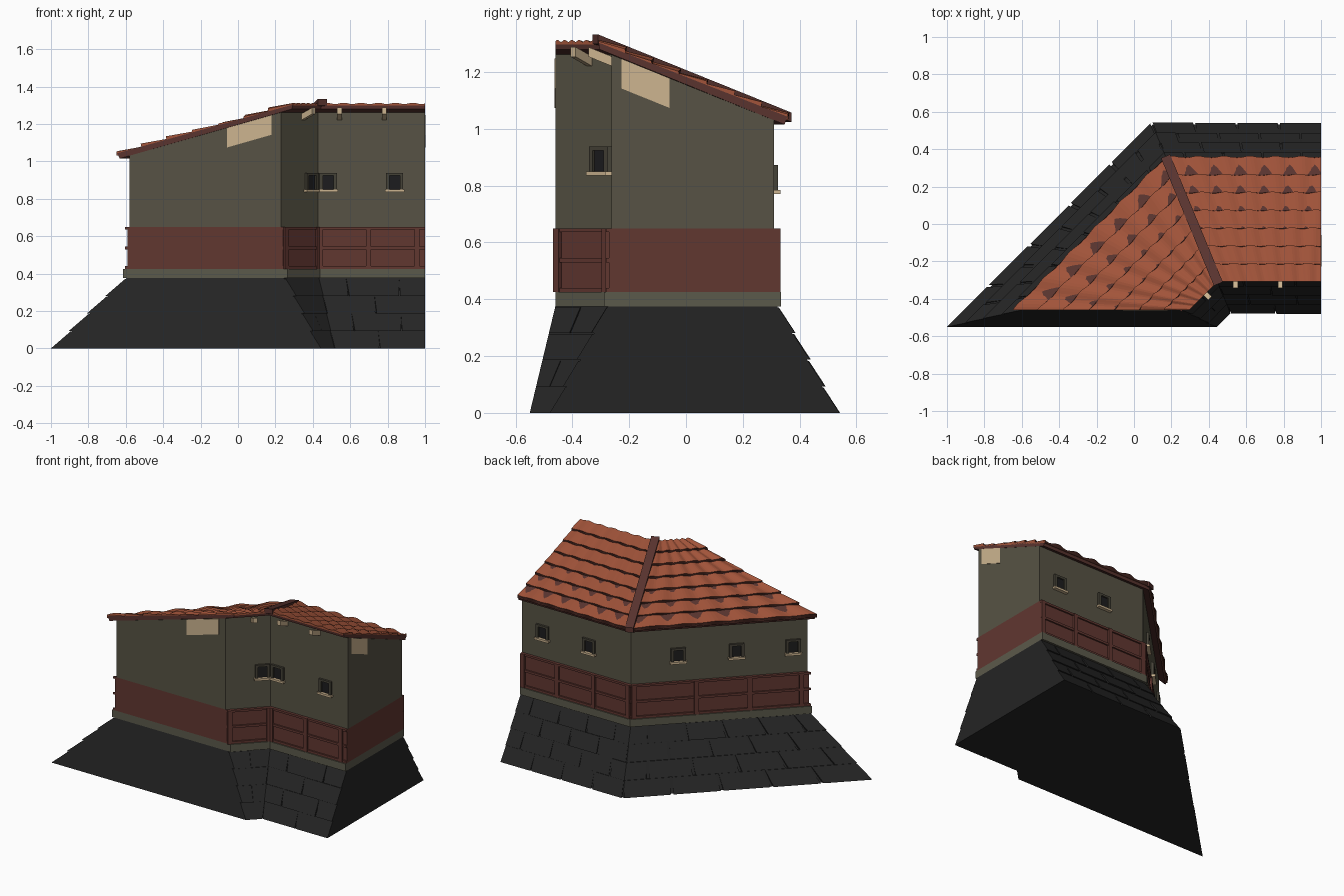
import bpy, bmesh, math, random
from mathutils import Vector

random.seed(4)
if "Cube" in bpy.data.objects:
    bpy.data.objects.remove(bpy.data.objects["Cube"])

FRONT, INNER, RT2 = -0.46, -0.573, math.sqrt(2)   # cut plane, inner wall offset
LEDGE_Z, BAND_Z, WALL_Z = 0.375, 0.425, 0.65


def material(name, *rgb):
    m = bpy.data.materials.new(name)
    m.use_nodes = True
    m.diffuse_color = (*rgb, 1)
    m.node_tree.nodes["Principled BSDF"].inputs["Base Color"].default_value = (*rgb, 1)
    return m


stone = material("dark stone", 0.018, 0.018, 0.018)
plaster = material("olive plaster", 0.095, 0.086, 0.058)
ledge_mat = material("ledge stone", 0.105, 0.1, 0.07)
red_wood = material("red wood", 0.12, 0.038, 0.03)
trim = material("roof trim", 0.1, 0.034, 0.028)
tile = material("terracotta", 0.36, 0.088, 0.042)
tile_edge = material("dark tile edge", 0.05, 0.016, 0.012)
cream = material("cream timber", 0.61, 0.46, 0.28)
frame_mat = material("window frame", 0.06, 0.054, 0.038)
glass = material("dark opening", 0.012, 0.012, 0.013)


def corner(a):
    """Bend of the wall path pushed outward by a."""
    return Vector((0.19 - 0.414 * a, 0.31 + a, 0))


def path(u, a, f=FRONT):
    """Point on the bent path: u=-1 front cut, 0 bend, 1 right cut."""
    end = Vector((f - 0.12 - RT2 * a, f, 0)) if u < 0 else Vector((1, 0.31 + a, 0))
    return corner(a).lerp(end, abs(u))


def roof_z(a):
    return 1.03 - 0.404 * a


def loft(name, solids, *mats, rule=None):
    """Each solid is a list of rings, skinned and capped."""
    bm = bmesh.new()
    for rings in solids:
        vs = [[bm.verts.new(p) for p in ring] for ring in rings]
        n = len(vs[0])
        bm.faces.new(vs[0])
        bm.faces.new(vs[-1])
        for r0, r1 in zip(vs, vs[1:]):
            for i in range(n):
                j = (i + 1) % n
                face = bm.faces.new((r0[i], r0[j], r1[j], r1[i]))
                if rule:
                    face.material_index = rule(i)
    bmesh.ops.recalc_face_normals(bm, faces=bm.faces)
    mesh = bpy.data.meshes.new(name)
    bm.to_mesh(mesh)
    bm.free()
    for m in mats:
        mesh.materials.append(m)
    obj = bpy.data.objects.new(name, mesh)
    bpy.context.collection.objects.link(obj)
    return obj


def sweep(section, u0=-1, u1=1, front=lambda z: FRONT):
    """Rings of an (offset, height) section along the bent path."""
    us = [u0] + ([0] if u0 < 0 < u1 else []) + [u1]
    return [[path(u, a, front(z)) + Vector((0, 0, z)) for a, z in section] for u in us]


def rect(a0, a1, z0, z1):
    return [(a0, z0), (a1, z0), (a1, z1), (a0, z1)]


def bar(side, s0, s1, section):
    """Straight piece on the outer (1) or inner (-1) wall; section is (depth, height)."""
    c = corner(0 if side > 0 else INNER)
    diag = s0 + s1 < 0
    along = Vector((1, 1, 0)) / RT2 if diag else Vector((1, 0, 0))
    out = (Vector((-1, 1, 0)) / RT2 if diag else Vector((0, 1, 0))) * side
    return [[c + along * s + out * d + Vector((0, 0, z)) for d, z in section] for s in (s0, s1)]


# Battered stone base: core and courses of blocks
def base_front(z):
    return -0.55 + 0.09 * z / LEDGE_Z


def batter(side, z):
    t = 1 - z / LEDGE_Z
    return 0.025 + 0.21 * t if side > 0 else INNER - 0.025 - 0.195 * t


core = [(batter(s, z) - s * 0.014, z) for s, z in ((1, 0), (1, LEDGE_Z), (-1, LEDGE_Z), (-1, 0))]
loft("base_core", [sweep(core, front=base_front)], stone)

blocks = []
COURSES = 4
for side, diag_n, back_n in ((1, 5, 4), (-1, 1, 2)):
    for k in range(COURSES):
        z0, z1 = (LEDGE_Z * (k + i) / COURSES for i in (0, 1))
        shift = 0.5 * (k % 2)
        joints = [-1] + [(i + shift) / diag_n for i in range(-diag_n, 0)]
        joints += [(i + shift) / back_n for i in range(back_n)] + [1]
        joints = sorted(set(joints))
        for u0, u1 in zip(joints, joints[1:]):
            if u1 - u0 < 0.02:
                continue
            j = random.uniform(0, 0.006)
            g0, g1 = (0 if u0 == -1 else 0.006), (0 if u1 == 1 else 0.006)
            sec = [(batter(side, z0) - side * 0.04, z0), (batter(side, z0) - side * j, z0),
                   (batter(side, z1) - side * (j + 0.006), z1 - 0.004),
                   (batter(side, z1) - side * 0.04, z1 - 0.004)]
            blocks.append(sweep(sec, u0 + g0, u1 - g1, base_front))
loft("base_blocks", blocks, stone)

# Ledge, timber band and plaster wall
loft("stone_ledge", [sweep(rect(0.025, INNER - 0.025, LEDGE_Z, BAND_Z))], ledge_mat)
loft("timber_band", [sweep(rect(0.008, INNER - 0.008, BAND_Z, WALL_Z))], red_wood)
loft("plaster_wall", [sweep([(0, WALL_Z), (0, roof_z(0)), (INNER, roof_z(INNER)), (INNER, WALL_Z)])], plaster)

# Rails and posts framing the band panels
rails = []
for z0, z1 in ((BAND_Z, 0.44), (0.53, 0.545), (0.636, WALL_Z)):
    rails.append(sweep(rect(0, 0.018, z0, z1)))
    rails.append(sweep(rect(INNER, INNER - 0.018, z0, z1)))
loft("band_rails", rails, red_wood)
posts = []
for side, spots in ((1, (-1.05, -0.73, -0.4, -0.014, 0.014, 0.27, 0.54, 0.795)),
                    (-1, (-0.255, -0.014, 0.014, 0.27, 0.53))):
    for s in spots:
        posts.append(bar(side, s - 0.014, s + 0.014, rect(0, 0.022, BAND_Z, WALL_Z)))
loft("band_posts", posts, red_wood)

# Small framed windows with sills
frames, panes, sills = [], [], []
for side, z, spots in ((1, 0.785, (-1.0, -0.65, -0.29, 0.31, 0.655)), (-1, 0.85, (-0.052, 0.055, 0.41))):
    for s in spots:
        w, h = 0.046, 0.088
        for e in (-1, 1):
            frames.append(bar(side, s + e * w, s + e * (w - 0.018), rect(0, 0.014, z, z + h)))
        frames.append(bar(side, s - w, s + w, rect(0, 0.0135, z + h - 0.014, z + h)))
        panes.append(bar(side, s - w + 0.01, s + w - 0.01, rect(0, 0.003, z, z + h - 0.01)))
        sills.append(bar(side, s - w - 0.006, s + w + 0.006, rect(0, 0.022, z - 0.014, z)))
loft("window_frames", frames, frame_mat)
loft("window_openings", panes, glass)
loft("window_sills", sills, cream)

# Sloped roof deck
EAVE, TOP, DECK = 0.037, -0.618, 0.024
deck = [(EAVE, roof_z(EAVE)), (EAVE + 0.01, roof_z(EAVE) + DECK + 0.004),
        (TOP, roof_z(TOP) + DECK), (TOP + 0.004, roof_z(TOP))]
loft("roof_deck", [sweep(deck)], trim)

# Overlapping tile rows with rippled lower edges
ROWS, RIPPLES = 7, 6
rows = []
step = (EAVE + 0.012 - TOP) / ROWS
for k in range(ROWS):
    low = EAVE + 0.012 - k * step
    high = low - step
    rings = []
    n = RIPPLES * 8
    for i in range(-n, n + 1):
        u = i / n
        wave = 0.005 * math.sin(u * RIPPLES * math.tau + k)
        sec = [(low, roof_z(low) + DECK - 0.004), (low + wave, roof_z(low) + DECK + 0.018 + wave),
               (high, roof_z(high) + DECK + 0.006 + wave * 0.7), (high, roof_z(high) + DECK - 0.006)]
        rings.append([path(u, a) + Vector((0, 0, z)) for a, z in sec])
    rows.append(rings)
loft("roof_tiles", rows, tile, tile_edge, rule=lambda i: 1 if i == 0 else 0)

# Board covering the hip
across = Vector((0.924, 0.383, 0)) * 0.026
hip = []
for a in (EAVE + 0.015, TOP - 0.012):
    ring = []
    for e, dz in ((-1, 0.015), (1, 0.015), (1, 0.048), (-1, 0.048)):
        ring.append(corner(a) + across * e + Vector((0, 0, roof_z(a) + dz)))
    hip.append(ring)
loft("hip_board", [hip], trim)

# Beam ends under the high eave
beams = []
for s in (-0.11, 0.115, 0.355):
    sec = [(d, roof_z(INNER - d) - drop) for d, drop in ((-0.01, 0.04), (0.08, 0.04), (0.08, 0.006), (-0.01, 0.006))]
    beams.append(bar(-1, s - 0.013, s + 0.013, sec))
loft("beam_ends", beams, cream)

# Pale plates on both cut ends
plate = [(-0.368, 0.105), (-0.537, 0.105), (-0.537, 0), (-0.368, 0)]
plates = []
for u, push in ((-1, Vector((0, -0.003, 0))), (1, Vector((0.003, 0, 0)))):
    ring = [path(u, a) + Vector((0, 0, roof_z(a) - drop)) for a, drop in plate]
    plates.append([ring, [p + push for p in ring]])
loft("end_plates", plates, cream)
